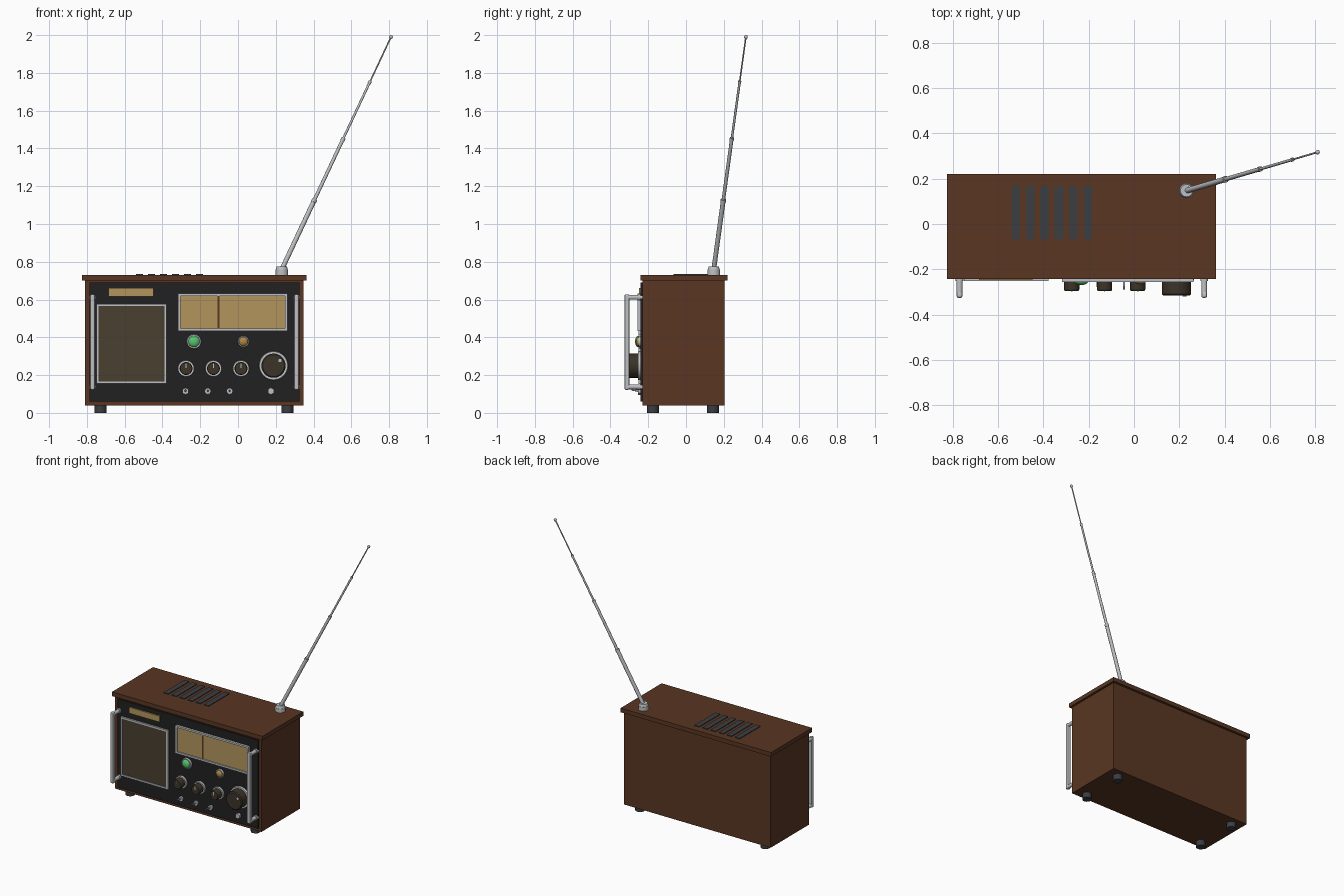
import bpy
import math
from mathutils import Vector

cube = bpy.data.objects.get("Cube")
if cube:
    bpy.data.objects.remove(cube, do_unlink=True)


def material(name, r, g, b):
    m = bpy.data.materials.new(name)
    m.use_nodes = True
    m.diffuse_color = (r, g, b, 1)
    m.node_tree.nodes["Principled BSDF"].inputs["Base Color"].default_value = (r, g, b, 1)
    return m


WOOD = material("walnut wood", 0.10, 0.037, 0.016)
BLACK = material("black panel", 0.015, 0.015, 0.016)
CLOTH = material("speaker cloth", 0.065, 0.05, 0.03)
KNOB = material("dark brown knob", 0.045, 0.034, 0.022)
SILVER = material("silver metal", 0.52, 0.53, 0.55)
GOLD = material("warm dial gold", 0.45, 0.30, 0.11)
GREEN = material("green lens", 0.10, 0.55, 0.16)
AMBER = material("amber lens", 0.42, 0.24, 0.06)
RUBBER = material("dark grey", 0.045, 0.047, 0.055)


def finish(name, mat, smooth=False):
    ob = bpy.context.object
    ob.name = name
    ob.data.materials.append(mat)
    if smooth:
        bpy.ops.object.shade_smooth_by_angle(angle=math.radians(40))
    return ob


def box(name, mat, x, y, z, bevel=0):
    """Box given as three (low, high) ranges."""
    bpy.ops.mesh.primitive_cube_add(size=1, location=[sum(r) / 2 for r in (x, y, z)])
    ob = bpy.context.object
    ob.scale = [r[1] - r[0] for r in (x, y, z)]
    bpy.ops.object.transform_apply(location=False, rotation=False, scale=True)
    if bevel:
        mod = ob.modifiers.new("Bevel", "BEVEL")
        mod.width = bevel
        mod.segments = 2
    return finish(name, mat)


def rod(name, mat, start, end, r1, r2=None, sides=24):
    """Cylinder or cone from start to end."""
    a, b = Vector(start), Vector(end)
    bpy.ops.mesh.primitive_cone_add(vertices=sides, radius1=r1, radius2=r1 if r2 is None else r2,
                                    depth=(b - a).length, location=(a + b) / 2)
    bpy.context.object.rotation_euler = (b - a).to_track_quat("Z", "Y").to_euler()
    return finish(name, mat, sides > 8)


def ball(name, mat, centre, radius, depth=1):
    bpy.ops.mesh.primitive_uv_sphere_add(segments=20, ring_count=10, radius=radius, location=centre)
    bpy.context.object.scale.y = depth
    return finish(name, mat, True)


def frame(name, mat, x, y, z, w):
    """Rectangular rim made of four bars."""
    box(name + "_bottom", mat, x, y, (z[0], z[0] + w))
    box(name + "_top", mat, x, y, (z[1] - w, z[1]))
    box(name + "_right", mat, (x[0], x[0] + w), y, (z[0] + w, z[1] - w))
    box(name + "_left", mat, (x[1] - w, x[1]), y, (z[0] + w, z[1] - w))


FACE = -0.24  # front of the control panel

# Cabinet
box("cabinet", WOOD, (-0.81, 0.347), (-0.23, 0.203), (0.04, 0.70))
box("cabinet_lid", WOOD, (-0.825, 0.362), (-0.242, 0.22), (0.70, 0.73))
box("control_panel", BLACK, (-0.785, 0.325), (FACE, -0.22), (0.06, 0.69))

# Feet
for side, x in (("right", -0.727), ("left", 0.262)):
    for end, y in (("front", -0.175), ("back", 0.143)):
        rod(f"foot_{end}_{side}", RUBBER, (x, y, 0), (x, y, 0.04), 0.032, sides=12)

# Lid vents
for i in range(6):
    x = -0.541 + i * 0.0636
    box(f"vent_slot_{i + 1}", RUBBER, (x, x + 0.038), (-0.066, 0.167), (0.728, 0.735))

# Speaker and name plate
box("speaker_cloth", CLOTH, (-0.745, -0.383), (FACE - 0.006, FACE + 0.01), (0.16, 0.57))
frame("speaker_frame", SILVER, (-0.75, -0.378), (FACE - 0.012, FACE + 0.01), (0.155, 0.577), 0.012)
box("name_plate", GOLD, (-0.685, -0.447), (FACE - 0.008, FACE + 0.01), (0.617, 0.66))

# Tuning dial
box("dial_scale", GOLD, (-0.31, 0.255), (FACE - 0.008, FACE + 0.01), (0.44, 0.626))
frame("dial_frame", SILVER, (-0.317, 0.262), (FACE - 0.016, FACE + 0.01), (0.434, 0.633), 0.013)
box("dial_needle", WOOD, (-0.108, -0.098), (FACE - 0.011, FACE), (0.45, 0.62))


def lamp(name, mat, x, z, r):
    rod(name + "_ring", SILVER, (x, FACE + 0.01, z), (x, FACE - 0.012, z), r, r * 0.9)
    ball(name + "_lens", mat, (x, FACE - 0.012, z), r * 0.74, 0.6)


lamp("green_lamp", GREEN, -0.233, 0.378, 0.041)
lamp("amber_lamp", AMBER, 0.029, 0.378, 0.032)


def knob(name, x, z, ring, r, front):
    rod(name + "_ring", SILVER, (x, FACE + 0.01, z), (x, FACE - 0.014, z), ring, ring * 0.95, 32)
    rod(name, KNOB, (x, FACE, z), (x, front + 0.006, z), r, r, 32)
    rod(name + "_cap", KNOB, (x, front + 0.006, z), (x, front, z), r, r * 0.9, 32)


# Control knobs
for i, x in enumerate((-0.275, -0.130, 0.016)):
    knob(f"control_knob_{i + 1}", x, 0.235, 0.045, 0.034, -0.295)
    box(f"knob_pointer_{i + 1}", SILVER, (x - 0.003, x + 0.003), (-0.298, -0.29), (0.237, 0.262))
knob("tuning_knob", 0.188, 0.25, 0.079, 0.064, -0.316)
rod("tuning_knob_dot", SILVER, (0.222, -0.31, 0.277), (0.222, -0.32, 0.277), 0.009, sides=16)

# Toggle switches and jack socket
for i, x in enumerate((-0.278, -0.160, -0.044)):
    rod(f"switch_base_{i + 1}", SILVER, (x, FACE + 0.01, 0.115), (x, FACE - 0.012, 0.115), 0.017, sides=12)
    rod(f"switch_lever_{i + 1}", SILVER, (x, FACE, 0.115), (x, -0.288, 0.122), 0.006, 0.004, 12)
rod("jack_socket", SILVER, (0.174, FACE + 0.01, 0.115), (0.174, FACE - 0.015, 0.115), 0.019, sides=6)

# Front handles
for side, x in (("right", -0.77), ("left", 0.31)):
    box(f"handle_bar_{side}", SILVER, (x - 0.013, x + 0.013), (-0.326, -0.3), (0.122, 0.628), 0.008)
    for end, z in (("bottom", 0.138), ("top", 0.612)):
        rod(f"handle_post_{end}_{side}", SILVER, (x, FACE + 0.01, z), (x, -0.31, z), 0.013, sides=16)
        rod(f"handle_flange_{end}_{side}", SILVER, (x, FACE + 0.01, z), (x, FACE - 0.012, z), 0.017, sides=16)

# Telescopic antenna
base = Vector((0.232, 0.147, 0.76))
tip = Vector((0.81, 0.317, 1.99))
rod("antenna_base", SILVER, (base.x, base.y, 0.73), (base.x, base.y, 0.758), 0.034)
rod("antenna_collar", SILVER, (base.x, base.y, 0.758), (base.x, base.y, 0.775), 0.032, 0.027)
stops = (0, 0.295, 0.56, 0.805, 1)
for i, r in enumerate((0.0125, 0.0095, 0.0065, 0.004)):
    a, b = base.lerp(tip, stops[i]), base.lerp(tip, stops[i + 1])
    rod(f"antenna_section_{i + 1}", SILVER, a, b, r, sides=16)
    if i < 3:
        step = (tip - base).normalized() * 0.008
        rod(f"antenna_joint_{i + 1}", SILVER, b - step, b + step, r + 0.002, sides=16)
ball("antenna_tip", SILVER, tip, 0.010)
